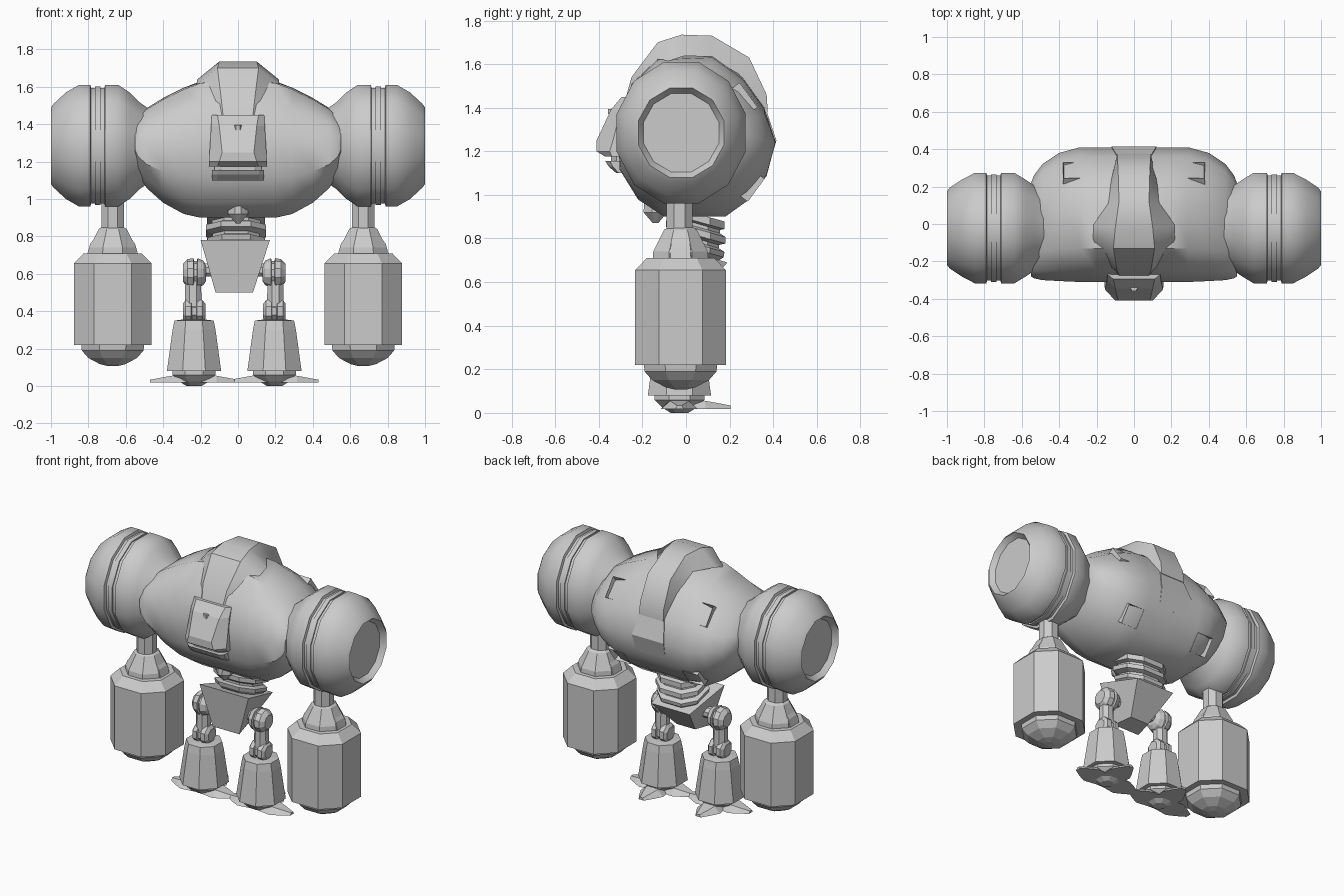
import bpy, bmesh, math
from mathutils import Vector, Matrix

if "Cube" in bpy.data.objects:
    bpy.data.objects.remove(bpy.data.objects["Cube"])


def finish(name, bm, angle=None):
    bmesh.ops.recalc_face_normals(bm, faces=bm.faces)
    me = bpy.data.meshes.new(name)
    bm.to_mesh(me)
    bm.free()
    ob = bpy.data.objects.new(name, me)
    bpy.context.collection.objects.link(ob)
    if angle:
        bpy.ops.object.select_all(action='DESELECT')
        ob.select_set(True)
        bpy.context.view_layer.objects.active = ob
        bpy.ops.object.shade_smooth_by_angle(angle=math.radians(angle))
    return ob


def loft(name, rings, angle=None):
    """Skin a list of equal-sized point rings and cap both ends."""
    bm = bmesh.new()
    vs = [[bm.verts.new(p) for p in r] for r in rings]
    n = len(rings[0])
    for a, b in zip(vs, vs[1:]):
        for i in range(n):
            j = (i + 1) % n
            bm.faces.new((a[i], a[j], b[j], b[i]))
    bm.faces.new(vs[0])
    bm.faces.new(vs[-1])
    return finish(name, bm, angle)


def octagon(x, y, z, h, k=0.5, tilt=0.0, hy=None):
    """Chamfered square ring lying flat; k is the flat-to-width ratio."""
    hy = hy or h
    pts = [(1, -k), (1, k), (k, 1), (-k, 1), (-1, k), (-1, -k), (-k, -1), (k, -1)]
    return [(x + u * h, y + v * hy, z + v * hy * tilt) for u, v in pts]


def stack(name, x, y, rows, k=0.42, angle=None):
    return loft(name, [octagon(x, y, z, h, k) for z, h in rows], angle)


def disc(x, y, z, ry, rz, n=12):
    """Ring standing across the x axis."""
    f = 1 / math.cos(math.pi / n)
    return [(x, y + ry * f * math.cos(2 * math.pi * (i + .5) / n),
             z + rz * f * math.sin(2 * math.pi * (i + .5) / n)) for i in range(n)]


# Torso: one side-on section, stretched to each station along x
section = [(-.13, 1.63), (-.25, 1.51), (-.31, 1.33), (-.305, 1.12), (-.22, .98), (-.10, .90),
           (.18, .90), (.29, .98), (.37, 1.09), (.41, 1.25), (.36, 1.40), (.26, 1.54), (.12, 1.64)]
half = [(.2, -.31, .41, .90, 1.63), (.29, -.31, .41, .92, 1.595), (.40, -.305, .38, .98, 1.54),
        (.49, -.30, .32, 1.06, 1.485), (.535, -.29, .26, 1.14, 1.44), (.55, -.28, .22, 1.20, 1.41)]
stations = [(-s[0],) + s[1:] for s in reversed(half)] + [(0, -.31, .41, .90, 1.645)] + half
loft("torso", [[(x, y0 + (y + .31) / .72 * (y1 - y0), z0 + (z - .90) / .74 * (z1 - z0))
                for y, z in section] for x, y0, y1, z0, z1 in stations], 40)

# Raised spine band running over the torso; its front end fades into the shell
band = [(-.30, 1.36, .07, .16), (-.25, 1.54, .09, .19), (-.13, 1.70, .11, .22), (-.02, 1.735, .10, .22),
        (.12, 1.73, .08, .14), (.29, 1.63, .085, .12), (.37, 1.46, .09, .105), (.375, 1.38, .09, .10)]
rings = []
for y, z, wt, wb in band:
    yi, zi = .05 + (y - .05) * .80, 1.25 + (z - 1.25) * .80
    rings.append([(-wb, yi, zi), (-wt, y, z), (wt, y, z), (wb, yi, zi)])
loft("spine_band", rings, 35)
loft("spine_tail_plate", [[(-w, y, z), (w, y, z), (w, y - .06, z), (-w, y - .06, z)]
                          for w, y, z in [(.09, .365, 1.40), (.12, .415, 1.25), (.11, .38, 1.13)]])

# Face set into the front of the torso
face_rows = [(1.45, -.295, .11, -.27), (1.39, -.345, .10, -.30), (1.25, -.41, .085, -.335),
             (1.20, -.41, .10, -.35), (1.175, -.37, .11, -.34)]
loft("face_mask", [[(-.14 - (1.45 - z) * .06, -.2, z), (-.14 - (1.45 - z) * .06, ys, z), (-w, yf, z),
                    (w, yf, z), (.14 + (1.45 - z) * .06, ys, z), (.14 + (1.45 - z) * .06, -.2, z)]
                   for z, yf, w, ys in face_rows])
loft("mouth_slot", [octagon(0, -.26, z, .125, .7, hy=.085) for z in (1.13, 1.18)])
loft("jaw", [octagon(0, -.26, z, .14, .8, hy=d) for z, d in [(1.155, .11), (1.13, .095), (1.10, .06)]])
loft("eye", [octagon(0, -.33, z, .02, .5, hy=.028) for z in (1.37, 1.395)])

# Keel wedge under the torso
loft("keel", [octagon(0, -.14, z, h, .3) for z, h in [(.98, .05), (.92, .055), (.87, .012)]])


# Exhaust vents on the back: deep trays with a raised rim
def vent(name, loc, normal, w, h):
    bm = bmesh.new()
    bmesh.ops.create_cube(bm, size=1)
    bmesh.ops.scale(bm, vec=(w, h, .08), verts=bm.verts)
    top = [f for f in bm.faces if f.normal.z > .9]
    bmesh.ops.inset_region(bm, faces=top, thickness=.016)
    bmesh.ops.translate(bm, vec=(0, .01, -.045), verts=top[0].verts)
    n = Vector(normal).normalized()
    side = Vector((1, 0, 0))
    rot = Matrix((side, n.cross(side), n)).transposed().to_4x4()
    bmesh.ops.transform(bm, matrix=Matrix.Translation(loc) @ rot, verts=bm.verts)
    finish(name, bm)


for s, side in ((-1, "left"), (1, "right")):
    vent(side + "_upper_vent", (s * .33, .255, 1.435), (0, .75, .55), .10, .14)
    vent(side + "_lower_vent", (s * .28, .29, 1.045), (0, .75, -.55), .12, .13)

    # Shoulder drum with band groove and dished outer face
    drum = [(.48, .20), (.53, .235), (.58, .285), (.64, .325), (.71, .325), (.715, .308), (.735, .308),
            (.735, .316), (.765, .316), (.765, .308), (.785, .308), (.79, .325), (.85, .325),
            (.92, .285), (.985, .225), (1.0, .205), (.965, .18)]
    loft(side + "_shoulder", [disc(s * x, -.022, 1.285, r * .91 if r > .24 else r * .96, r)
                              for x, r in drum], 35)

    # Arm: stem, collar, heavy forearm and rounded end
    ax = s * .67
    stack(side + "_arm_stem", ax, -.03, [(.80, .06), (1.05, .06)])
    stack(side + "_arm_collar", ax, -.025, [(.68, .13), (.74, .125), (.79, .10), (.84, .075), (.855, .05)])
    loft(side + "_collar_pads", [octagon(ax, -.025, z, a, .6, hy=b) for z, a, b in
                                 [(.69, .14, .08), (.76, .12, .075), (.80, .09, .06)]])
    stack(side + "_forearm", ax, -.025, [(.22, .208), (.655, .208), (.71, .155)], .48)
    stack(side + "_arm_end", ax, -.025, [(.24, .17), (.19, .165), (.15, .13), (.118, .07), (.108, .03)])

    # Leg: hip joint, thigh, knee, flared shin
    lx, ly = s * .215 - .02, -.03
    hip = [(-.065, .04), (-.05, .062), (-.018, .075), (-.015, .06), (.0, .06),
           (.003, .075), (.035, .07), (.06, .045)]
    loft(side + "_hip", [disc(lx + s * d, ly, .605, r, r, 10) for d, r in hip])
    loft(side + "_hip_axle", [disc(s * x - .02, ly, .62, .035, .035, 8) for x in (.10, .22)])
    stack(side + "_thigh", lx + s * .005, ly, [(.42, .045), (.58, .042)])
    loft(side + "_knee", [disc(lx + s * d, ly, .40, r, r, 8) for d, r in
                          [(-.06, .04), (-.045, .06), (-.015, .062), (-.012, .05), (.012, .05),
                           (.015, .062), (.045, .06), (.06, .04)]])
    stack(side + "_shin", lx, ly, [(.08, .145), (.30, .115), (.35, .105), (.355, .065)])
    stack(side + "_foot", lx, ly, [(.10, .115), (.06, .115), (.025, .08), (.0, .04)])

    # Three flat pointed toes per foot: inward, outward and backward
    for tag, ang in (("outer", 0), ("inner", 180), ("back", 90)):
        c, n = math.cos(math.radians(ang)), math.sin(math.radians(ang))
        rings = []
        for d, w, zt in [(.02, .07, .07), (.12, .085, .055), (.17, .06, .046), (.235, .02, .034)]:
            prof = [(-w, .018), (w, .018), (w * .5, zt), (-w * .5, zt)]
            rings.append([(lx + s * (d * c - t * n), ly + d * n + t * c, z) for t, z in prof])
        loft(side + "_" + tag + "_toe", rings)

# Waist: tilted bellows rings
bellows = [(.74, .12), (.765, .15), (.79, .155), (.80, .125), (.815, .125), (.83, .16), (.86, .16),
           (.87, .13), (.885, .13), (.895, .155), (.93, .155)]
loft("waist", [octagon(-.01, .045, z - .015, h, .5, -.28, h * .85) for z, h in bellows])

# Pelvis: tapered wedge with a sloping top
loft("pelvis", [[(-.12, -.10, .50), (.08, -.10, .50), (.05, .03, .51), (-.09, .03, .51)],
                [(-.20, -.13, .78), (.17, -.13, .78), (.13, .19, .69), (-.16, .19, .69)]])
